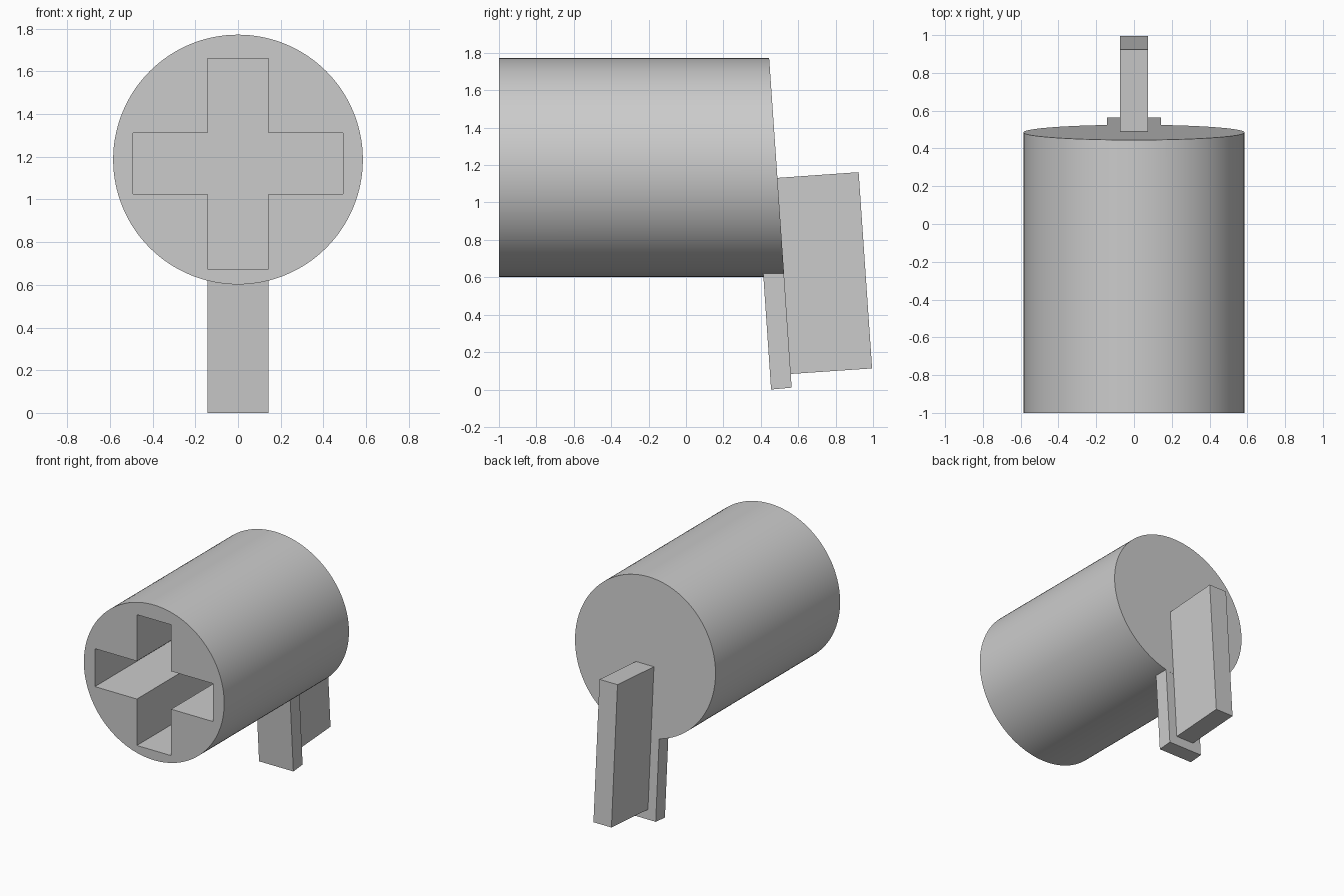
import bpy, bmesh, math

default = bpy.data.objects.get("Cube")
if default:
    bpy.data.objects.remove(default, do_unlink=True)

GREY = (0.6, 0.6, 0.6, 1)
grey = bpy.data.materials.new("plain_grey")
grey.use_nodes = True
grey.diffuse_color = GREY
grey.node_tree.nodes["Principled BSDF"].inputs["Base Color"].default_value = GREY

RADIUS, AXIS_Z = 0.585, 1.187
FRONT_Y, RECESS_Y = -1.0, 0.3


def back_y(z):
    """Slanted plane of the rear face."""
    return 0.485 - 0.069 * (z - AXIS_Z)


def prism(name, outline, offset):
    """Extrude a closed outline of 3D points along an offset."""
    bm = bmesh.new()
    face = bm.faces.new([bm.verts.new(p) for p in outline])
    result = bmesh.ops.extrude_face_region(bm, geom=[face])
    moved = [v for v in result["geom"] if isinstance(v, bmesh.types.BMVert)]
    bmesh.ops.translate(bm, verts=moved, vec=offset)
    bmesh.ops.recalc_face_normals(bm, faces=bm.faces)
    mesh = bpy.data.meshes.new(name)
    bm.to_mesh(mesh)
    bm.free()
    mesh.materials.append(grey)
    obj = bpy.data.objects.new(name, mesh)
    bpy.context.collection.objects.link(obj)
    return obj


def side_prism(name, profile, half_width):
    """Extrude a (y, z) side profile symmetrically across x."""
    return prism(name, [(-half_width, y, z) for y, z in profile],
                 (2 * half_width, 0, 0))


# Round barrel with a slanted rear face
SIDES = 128
circle = [(RADIUS * math.cos(2 * math.pi * i / SIDES), FRONT_Y,
           AXIS_Z + RADIUS * math.sin(2 * math.pi * i / SIDES))
          for i in range(SIDES)]
barrel = prism("barrel", circle, (0, 1, 0))
for v in barrel.data.vertices:
    if v.co.y > FRONT_Y + 0.5:
        v.co.y = back_y(v.co.z)

# Cross-shaped socket in the front
a, b, cz = 0.143, 0.493, 1.168
cross = [(a, b), (-a, b), (-a, a), (-b, a), (-b, -a), (-a, -a),
         (-a, -b), (a, -b), (a, -a), (b, -a), (b, a), (a, a)]
cutter = prism("socket_cutter", [(x, FRONT_Y - 0.1, cz + z) for x, z in cross],
               (0, RECESS_Y - FRONT_Y + 0.1, 0))
cutter.hide_render = True
cut = barrel.modifiers.new("socket", 'BOOLEAN')
cut.operation = 'DIFFERENCE'
cut.solver = 'EXACT'
cut.object = cutter
bpy.ops.object.select_all(action='DESELECT')
barrel.select_set(True)
bpy.context.view_layer.objects.active = barrel
bpy.ops.object.modifier_apply(modifier=cut.name)
bpy.data.objects.remove(cutter, do_unlink=True)
bpy.ops.object.shade_smooth_by_angle(angle=math.radians(30))

# Tab hanging below the rear edge, flush with the rear slant
side_prism("lower_tab", [(0.455, 0.0), (0.565, 0.01), (0.521, 0.66),
                         (0.41, 0.66)], 0.143)

# Upright fin on the rear face, overlapping the barrel slightly
side_prism("rear_fin", [(0.54, 0.082), (0.995, 0.113), (0.923, 1.162),
                        (0.468, 1.13)], 0.075)
